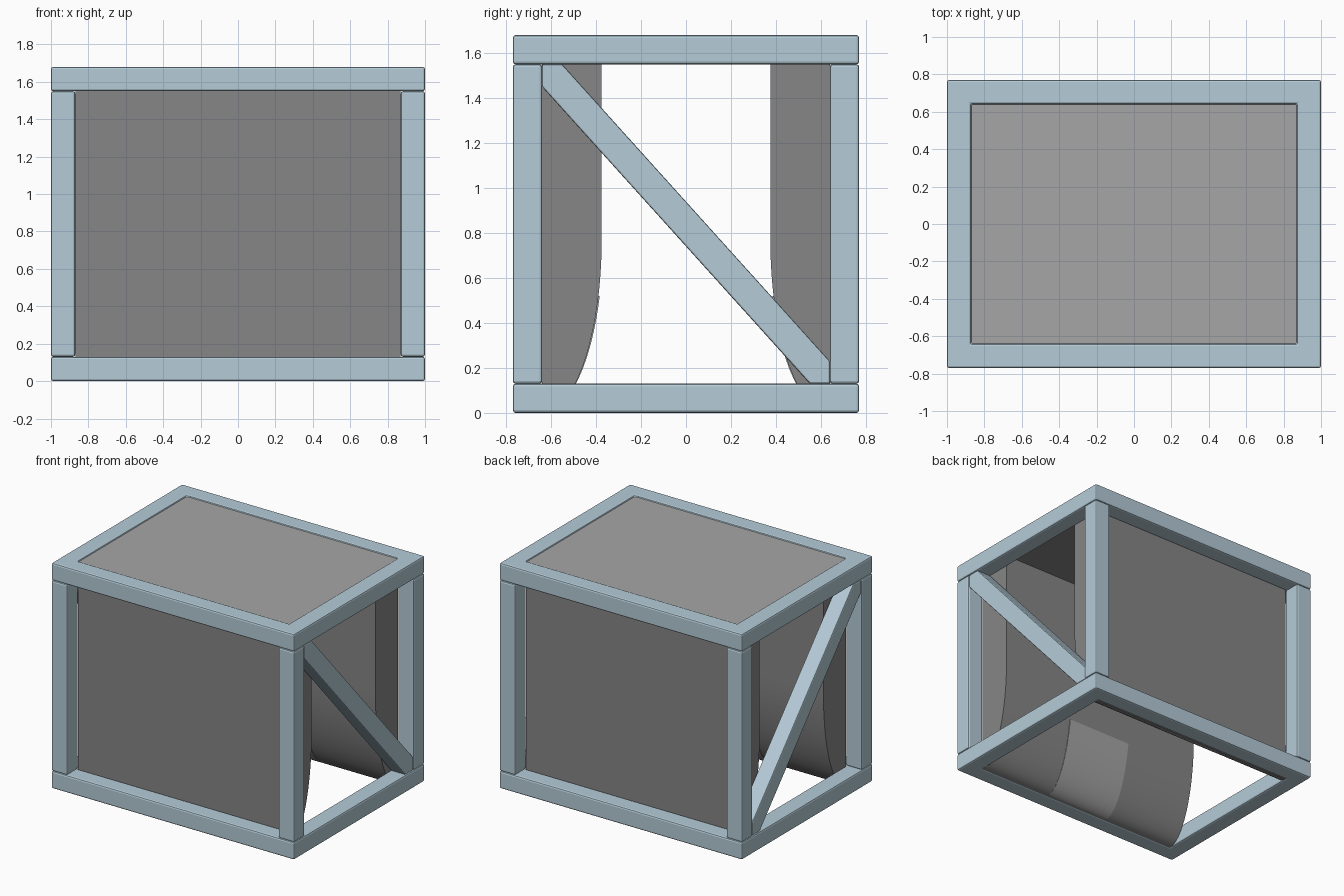
import bpy, bmesh, math

if "Cube" in bpy.data.objects:
    bpy.data.objects.remove(bpy.data.objects["Cube"])

X, Y, H, B = 1.0, 0.77, 1.68, 0.13    # half width, half depth, height, beam size
IX, IY = X - B, Y - B                 # inside of the frame


def material(name, rgb):
    m = bpy.data.materials.new(name)
    m.diffuse_color = (*rgb, 1)
    m.use_nodes = True
    m.node_tree.nodes["Principled BSDF"].inputs["Base Color"].default_value = m.diffuse_color
    return m


BLUE = material("pale_blue", (0.46, 0.60, 0.68))
DARK = material("dark_grey", (0.24, 0.24, 0.24))
LIGHT = material("light_grey", (0.38, 0.38, 0.38))


def finish(name, bm, mat, bevel=0.0, smooth=False):
    bmesh.ops.recalc_face_normals(bm, faces=bm.faces)
    me = bpy.data.meshes.new(name)
    bm.to_mesh(me)
    bm.free()
    ob = bpy.data.objects.new(name, me)
    bpy.context.collection.objects.link(ob)
    me.materials.append(mat)
    if bevel:
        mod = ob.modifiers.new("bevel", 'BEVEL')
        mod.width, mod.segments, mod.limit_method = bevel, 2, 'ANGLE'
    if smooth:
        bpy.context.view_layer.objects.active = ob
        ob.select_set(True)
        bpy.ops.object.shade_smooth_by_angle(angle=math.radians(30))
        ob.select_set(False)
    return ob


def prism(name, yz, x0, x1, mat, bevel=0.0, smooth=False):
    """Extrude a side profile of (y, z) points along x."""
    bm = bmesh.new()
    face = bm.faces.new([bm.verts.new((x0, y, z)) for y, z in yz])
    new = bmesh.ops.extrude_face_region(bm, geom=[face])["geom"]
    bmesh.ops.translate(bm, vec=(x1 - x0, 0, 0),
                        verts=[v for v in new if isinstance(v, bmesh.types.BMVert)])
    return finish(name, bm, mat, bevel, smooth)


def box(name, x0, x1, y0, y1, z0, z1, mat, bevel=0.0):
    return prism(name, [(y0, z0), (y1, z0), (y1, z1), (y0, z1)], x0, x1, mat, bevel)


def ring(name, z0, z1):
    """Rectangular mitred frame."""
    bm = bmesh.new()
    section = [(0, z0), (0, z1), (B, z1), (B, z0)]
    loops = []
    for sx, sy in ((1, 1), (-1, 1), (-1, -1), (1, -1)):
        loops.append([bm.verts.new((sx * (X - d), sy * (Y - d), z)) for d, z in section])
    for i in range(4):
        a, b = loops[i], loops[(i + 1) % 4]
        for k in range(4):
            m = (k + 1) % 4
            bm.faces.new((a[k], a[m], b[m], b[k]))
    return finish(name, bm, BLUE, 0.012)


# Top and bottom frames
ring("bottom_frame", 0, B)
ring("top_frame", H - B, H)

# Corner posts and diagonal braces
brace = [(-IY, 1.45), (-IY, H - B), (-0.55, H - B), (IY, 0.23), (IY, B), (0.55, B)]
for sx in (-1, 1):
    for sy in (-1, 1):
        xs, ys = sorted((sx * IX, sx * X)), sorted((sy * IY, sy * Y))
        box("corner_post", *xs, *ys, B, H - B, BLUE, 0.012)
    xs = sorted((sx * (IX + 0.005), sx * (X - 0.005)))
    prism("diagonal_brace", brace, *xs, BLUE, 0.008)

# Inner walls: the inside face sweeps outward to the floor as a quarter ellipse
T, ZC, TOP = 0.265, 0.77, 1.65
N = 24


def sweep(t, off=0.0):
    return IY - (T + off) * math.cos(t), ZC - ZC * math.sin(t)


for sy, side in ((-1, "front"), (1, "back")):
    curve = [sweep(i / N * math.pi / 2) for i in range(N + 1)]
    profile = [(IY, TOP), (IY - T, TOP)] + curve
    prism(side + "_wall", [(sy * y, z) for y, z in profile], -IX, IX, DARK, smooth=True)

    # Light strip lying on the lower part of the curved face
    t0, t1 = math.asin((ZC - 0.52) / ZC), math.radians(87)
    ts = [t0 + (t1 - t0) * i / 16 for i in range(17)]
    strip = [sweep(t, 0.006) for t in ts] + [sweep(t, -0.004) for t in reversed(ts)]
    prism(side + "_inner_strip", [(sy * y, z) for y, z in strip], -0.27, 0.27, LIGHT, smooth=True)

# Top panel and its dark underside
box("top_panel", -IX, IX, -IY, IY, TOP, 1.67, LIGHT)
box("ceiling", -IX, IX, -(IY - T), IY - T, TOP - 0.01, TOP, DARK)
